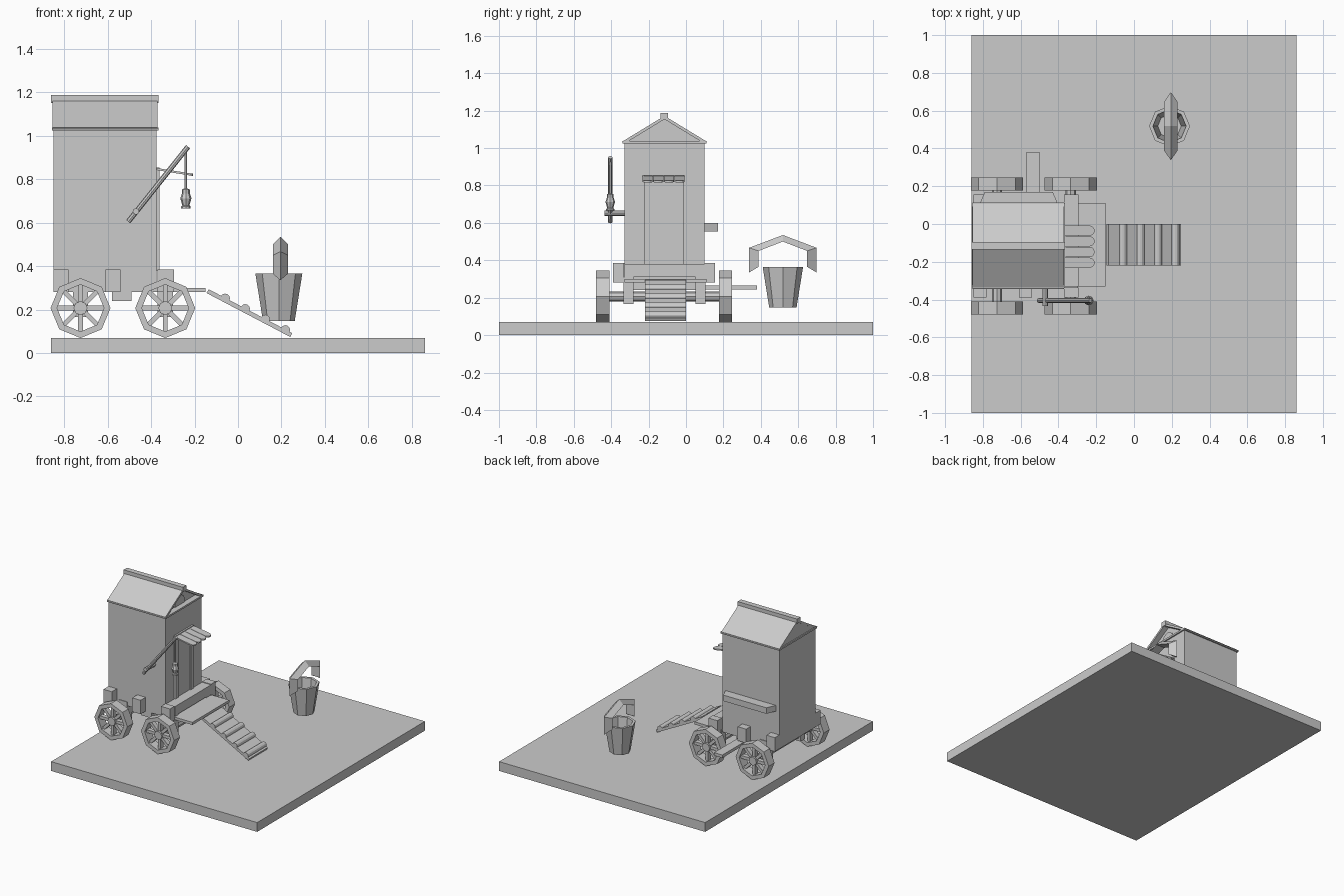
import bpy, bmesh, math
from mathutils import Vector, Matrix

if "Cube" in bpy.data.objects:
    bpy.data.objects.remove(bpy.data.objects["Cube"])

grey = bpy.data.materials.new("plain_grey")
grey.diffuse_color = (0.6, 0.6, 0.6, 1)
grey.use_nodes = True
grey.node_tree.nodes["Principled BSDF"].inputs["Base Color"].default_value = grey.diffuse_color


def finish(bm, name):
    bmesh.ops.recalc_face_normals(bm, faces=bm.faces[:])
    me = bpy.data.meshes.new(name)
    bm.to_mesh(me)
    bm.free()
    me.materials.append(grey)
    ob = bpy.data.objects.new(name, me)
    bpy.context.collection.objects.link(ob)
    return ob


def box(name, x, y, z):
    """Box from (min, max) ranges."""
    bm = bmesh.new()
    bmesh.ops.create_cube(bm, size=1)
    for v in bm.verts:
        v.co = Vector([(r[0] + r[1]) / 2 + c * (r[1] - r[0]) for r, c in zip((x, y, z), v.co)])
    return finish(bm, name)


def prism(name, pts, axis, lo, hi):
    """Extrude a 2D outline along an axis ('X': y,z  'Y': x,z  'Z': x,y)."""
    at = {'X': lambda a, b, d: (d, a, b), 'Y': lambda a, b, d: (a, d, b),
          'Z': lambda a, b, d: (a, b, d)}[axis]
    bm = bmesh.new()
    face = bm.faces.new([bm.verts.new(at(a, b, lo)) for a, b in pts])
    new = bmesh.ops.extrude_face_region(bm, geom=[face])["geom"]
    bmesh.ops.translate(bm, verts=[v for v in new if isinstance(v, bmesh.types.BMVert)],
                        vec=at(0, 0, hi - lo))
    return finish(bm, name)


def rod(name, p, q, r, sides=8):
    """Straight round bar between two points."""
    p, q = Vector(p), Vector(q)
    bm = bmesh.new()
    m = Matrix.Translation((p + q) / 2) @ (q - p).to_track_quat('Z', 'Y').to_matrix().to_4x4()
    bmesh.ops.create_cone(bm, cap_ends=True, segments=sides, radius1=r, radius2=r,
                          depth=(q - p).length, matrix=m)
    return finish(bm, name)


def rings(name, profile, sides, centre, closed=False, axis='Z', turn=0.0):
    """Revolve (radius, height) points; closed joins the last ring to the first."""
    bm = bmesh.new()
    loops = []
    for r, h in profile:
        loop = []
        for i in range(sides):
            a = turn + 2 * math.pi * i / sides
            u, w = r * math.cos(a), r * math.sin(a)
            loop.append(bm.verts.new(Vector(centre) + Vector((u, w, h) if axis == 'Z' else (u, h, w))))
        loops.append(loop)
    pairs = list(zip(loops, loops[1:])) + ([(loops[-1], loops[0])] if closed else [])
    for a, b in pairs:
        for i in range(sides):
            j = (i + 1) % sides
            bm.faces.new((a[i], a[j], b[j], b[i]))
    if not closed:
        bm.faces.new(loops[0])
        bm.faces.new(loops[-1])
    return finish(bm, name)


MID = -0.115  # centre line of the wagon

# Ground slab
box("ground_slab", (-0.86, 0.86), (-1, 1), (0, 0.07))

# Cabin, eaves, gable and roof
box("cabin", (-0.85, -0.375), (-0.33, 0.10), (0.28, 1.035))
box("eaves_trim", (-0.857, -0.365), (MID - 0.225, MID + 0.225), (1.025, 1.038))
prism("gable", [(MID - 0.2, 1.035), (MID + 0.2, 1.035), (MID, 1.158)], 'X', -0.85, -0.41)
prism("roof", [(MID - 0.23, 1.032), (MID, 1.172), (MID + 0.23, 1.032), (MID + 0.20, 1.032),
               (MID, 1.154), (MID - 0.20, 1.032)], 'X', -0.855, -0.37)
box("ridge_cap", (-0.86, -0.365), (MID - 0.02, MID + 0.02), (1.15, 1.187))
prism("gable_arch", [(MID + 0.06 * math.cos(math.pi * i / 8), 1.04 + 0.07 * math.sin(math.pi * i / 8))
                     for i in range(9)], 'X', -0.411, -0.402)

# Door, frame and scalloped awning
for y in (-0.225, -0.045):
    box("door_post", (-0.38, -0.362), (y, y + 0.035), (0.38, 0.84))
box("door_lintel", (-0.38, -0.362), (-0.225, -0.01), (0.82, 0.855))
box("door", (-0.38, -0.37), (-0.19, -0.045), (0.38, 0.82))
for i in range(4):
    yc = -0.205 + i * 0.0567
    tip = [(-0.235 + 0.027 * math.cos(a), yc + 0.027 * math.sin(a))
           for a in [math.pi * (k / 6 - 0.5) for k in range(7)]]
    plank = prism("awning_plank", [(-0.375, yc - 0.027)] + tip + [(-0.375, yc + 0.027)],
                  'Z', 0.842, 0.852)
    for v in plank.data.vertices:
        v.co.z -= (v.co.x + 0.375) * 0.16

# Chassis cross beams, platform, under-board and side shelf
for x0 in (-0.85, -0.61):
    box("cross_beam", (x0, x0 + 0.07), (-0.39, 0.155), (0.28, 0.385))
box("front_beam", (-0.37, -0.295), (-0.33, 0.10), (0.31, 0.38))
for y in (-0.39, 0.10):
    box("front_beam_end", (-0.37, -0.295), (y, y + 0.055), (0.28, 0.385))
box("platform", (-0.375, -0.15), (-0.33, 0.11), (0.28, 0.30))
box("under_block", (-0.58, -0.49), (-0.33, 0.10), (0.24, 0.28))
box("side_plank", (-0.57, -0.50), (0.0, 0.38), (0.243, 0.265))
prism("side_shelf", [(-0.82, 0.10), (-0.40, 0.10), (-0.43, 0.17), (-0.79, 0.17)], 'Z', 0.555, 0.60)

# Wheels with axles
for x in (-0.725, -0.335):
    rod("axle", (x, -0.46, 0.207), (x, 0.23, 0.207), 0.027)
    for y in (-0.335, 0.05):
        box("axle_support", (x - 0.035, x + 0.035), (y, y + 0.055), (0.165, 0.31))
    for y in (-0.445, 0.212):
        c = Vector((x, y, 0.207))
        rings("wheel_rim", [(0.138, -0.035), (0.138, 0.035), (0.108, 0.035), (0.108, -0.035)],
              8, c, True, 'Y')
        rod("wheel_hub", c - Vector((0, 0.03, 0)), c + Vector((0, 0.03, 0)), 0.032)
        for i in range(8):
            a = math.pi * i / 4
            spoke = box("wheel_spoke", (0.02, 0.114), (-0.017, 0.017), (-0.011, 0.011))
            spoke.data.transform(Matrix.Translation(c) @ Matrix.Rotation(a, 4, 'Y'))

# Boarding ramp with rounded treads
top, foot = Vector((-0.14, 0.285)), Vector((0.245, 0.083))
along = (foot - top).normalized()
up = Vector((-along.y, along.x))
prism("ramp", [tuple(p) for p in (top - up * 0.01, foot - up * 0.01, foot + up * 0.01, top + up * 0.01)],
      'Y', -0.22, 0.0)
for t in (0.20, 0.44, 0.68, 0.92):
    p = top.lerp(foot, t) + up * 0.008
    tread = [p + 0.022 * (along * math.cos(math.pi * k / 6) + up * math.sin(math.pi * k / 6))
             for k in range(7)]
    prism("ramp_tread", [tuple(q) for q in tread], 'Y', -0.22, 0.0)

# Lantern on a slanted pole
LY = -0.405
rod("lantern_pole", (-0.505, LY, 0.605), (-0.23, LY, 0.95), 0.012)
rod("pole_bracket", (-0.47, -0.435, 0.652), (-0.47, -0.32, 0.652), 0.015)
rod("lantern_cord", (-0.24, LY, 0.75), (-0.24, LY, 0.94), 0.006, 6)
rings("lantern", [(0.022, 0.665), (0.022, 0.675), (0.016, 0.68), (0.026, 0.712), (0.018, 0.735),
                  (0.018, 0.752), (0.008, 0.758)], 8, (-0.24, LY, 0))

# Open bucket
BX, BY = 0.188, 0.518
rings("bucket", [(0.073, 0.147), (0.108, 0.365), (0.088, 0.365), (0.062, 0.165)], 8, (BX, BY, 0))

# Bucket handle: ridged arch with a triangular section
bm = bmesh.new()
outer = [(-0.18, 0.335), (-0.18, 0.467), (0, 0.535), (0.18, 0.467), (0.18, 0.335)]
inner = [(-0.13, 0.365), (-0.13, 0.45), (0, 0.50), (0.13, 0.45), (0.13, 0.365)]
sections = [[bm.verts.new((0.195, BY + o[0], o[1]))] +
            [bm.verts.new((0.195 + s, BY + n[0], n[1])) for s in (-0.035, 0.035)]
            for o, n in zip(outer, inner)]
for a, b in zip(sections, sections[1:]):
    for i in range(3):
        j = (i + 1) % 3
        bm.faces.new((a[i], a[j], b[j], b[i]))
bm.faces.new(sections[0])
bm.faces.new(sections[-1])
finish(bm, "bucket_handle")
